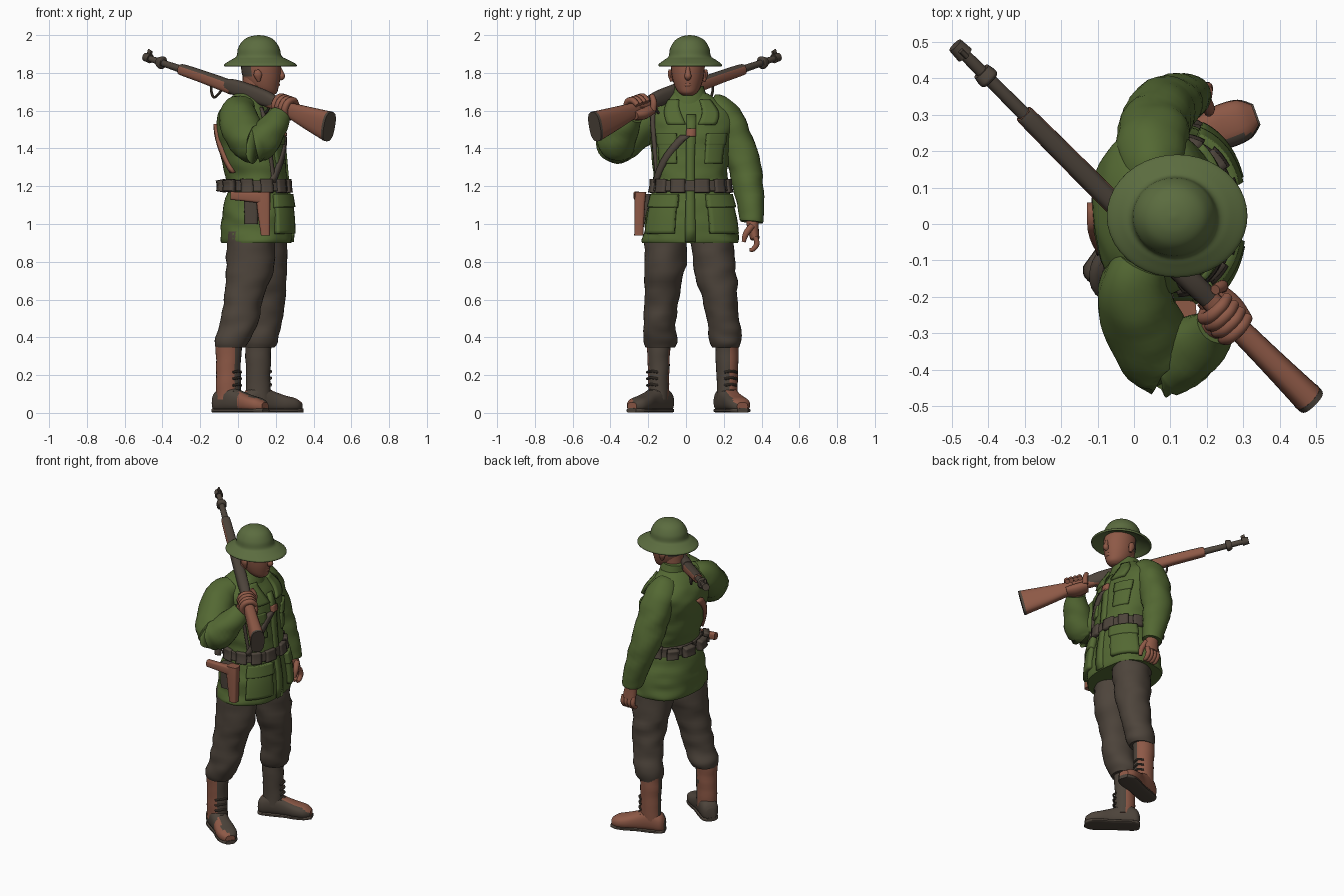
import bpy, bmesh, math
from mathutils import Vector, Matrix, noise

if "Cube" in bpy.data.objects:
    bpy.data.objects.remove(bpy.data.objects["Cube"], do_unlink=True)

X, Y, Z = Vector((1, 0, 0)), Vector((0, 1, 0)), Vector((0, 0, 1))


def material(name, color):
    m = bpy.data.materials.new(name)
    m.diffuse_color = (*color, 1)
    m.use_nodes = True
    m.node_tree.nodes["Principled BSDF"].inputs["Base Color"].default_value = (*color, 1)
    return m


GREEN = material("jacket green", (0.088, 0.14, 0.033))
HAT = material("hat green", (0.105, 0.15, 0.05))
DARK = material("dark brown", (0.075, 0.058, 0.044))
TAN = material("reddish brown", (0.27, 0.1, 0.062))


def finish(name, bm, mats, rule=None):
    """Turn a bmesh into a shaded object, colouring faces by an optional rule."""
    bmesh.ops.recalc_face_normals(bm, faces=bm.faces)
    bm.normal_update()
    for f in bm.faces:
        f.smooth = True
        if rule:
            f.material_index = int(rule(f.normal, f.calc_center_median()))
    for e in bm.edges:
        e.smooth = e.calc_face_angle(0) < math.radians(40)
    mesh = bpy.data.meshes.new(name)
    bm.to_mesh(mesh)
    bm.free()
    for m in mats:
        mesh.materials.append(m)
    ob = bpy.data.objects.new(name, mesh)
    bpy.context.collection.objects.link(ob)
    return ob


def spline(rows, k):
    """Catmull-Rom resampling of rows of numbers."""
    out = []
    for i in range(len(rows) - 1):
        quad = [rows[max(0, min(len(rows) - 1, i + j))] for j in (-1, 0, 1, 2)]
        for s in range(k):
            t = s / k
            out.append([b + 0.5 * t * (c - a + t * (2*a - 5*b + 4*c - d + t * (3*(b - c) + d - a)))
                        for a, b, c, d in zip(*quad)])
    return out + [list(rows[-1])]


def power(v, p):
    return math.copysign(abs(v) ** p, v)


def loft(name, mats, rows, ref=X, axis=None, n=24, k=5, sq=1, fold=0, place=Matrix(), rule=None):
    """Skin oval rings (x, y, z, radius along ref, other radius) and cap both ends."""
    rows = spline([r if len(r) == 5 else (*r, r[3]) for r in rows], k)
    mids = [Vector(r[:3]) for r in rows]
    bm, rings = bmesh.new(), []
    for i, r in enumerate(rows):
        t = axis or (mids[min(i + 1, len(rows) - 1)] - mids[max(i - 1, 0)]).normalized()
        u = (ref - t * ref.dot(t)).normalized()
        v = t.cross(u)
        ring = []
        for j in range(n):
            a = math.tau * j / n
            off = u * max(r[3], .002) * power(math.cos(a), sq) + v * max(r[4], .002) * power(math.sin(a), sq)
            p = mids[i] + off
            off *= 1 + fold * noise.noise(Vector((p.x * 9, p.y * 9, p.z * 16)))
            ring.append(bm.verts.new(place @ (mids[i] + off)))
        rings.append(ring)
    for lo, hi in zip(rings, rings[1:]):
        for j in range(n):
            bm.faces.new((lo[j], lo[j - 1], hi[j - 1], hi[j]))
    bm.faces.new(rings[0])
    bm.faces.new(rings[-1])
    return finish(name, bm, mats, rule)


# Jacket body
TORSO = [(.10, .025, .90, .185, .25), (.10, .025, .93, .19, .253), (.10, .025, 1.05, .185, .235),
         (.105, .025, 1.18, .16, .20), (.10, .025, 1.24, .16, .195), (.08, .025, 1.35, .17, .205),
         (.06, .03, 1.50, .175, .225), (.05, .03, 1.58, .155, .225), (.05, .02, 1.64, .118, .17),
         (.065, .015, 1.69, .08, .10)]
loft("jacket", [GREEN], TORSO, axis=Z, n=56, k=8, sq=.88, fold=.05)
FINE = spline(TORSO, 8)


def on_torso(deg, z, out):
    i = next((i for i in range(len(FINE) - 2) if FINE[i + 1][2] >= z), len(FINE) - 2)
    lo, hi = FINE[i], FINE[i + 1]
    t = (z - lo[2]) / (hi[2] - lo[2])
    cx, cy, _, rx, ry = [a + (b - a) * t for a, b in zip(lo, hi)]
    c, s = math.cos(math.radians(deg)), math.sin(math.radians(deg))
    return Vector((cx + (rx + out) * power(c, .88), cy + (ry + out) * power(s, .88), z))


def patch(name, mat, a0, a1, z0, z1, out, lean=0):
    """Cloth or leather panel following the jacket; lean slants it round the body."""
    bm = bmesh.new()
    nu, nv = max(2, int(abs(a1 - a0) / 5)), 10
    grid = [[bm.verts.new(on_torso(a0 + (a1 - a0) * i / nu + lean * j / nv, z0 + (z1 - z0) * j / nv, out))
             for i in range(nu + 1)] for j in range(nv + 1)]
    for j in range(nv):
        for i in range(nu):
            bm.faces.new((grid[j][i], grid[j][i + 1], grid[j + 1][i + 1], grid[j + 1][i]))
    ob = finish(name, bm, [mat])
    mod = ob.modifiers.new("thickness", "SOLIDIFY")
    mod.thickness, mod.offset = out + .012, -1


# Belt, pouches, pockets and straps
patch("belt", DARK, -180, 180, 1.175, 1.23, .014)
for i in range(12):
    patch("belt_pouch", DARK, i * 30 + 4, i * 30 + 24, 1.168, 1.237, .024)
for side, a0, a1 in (("left", 20, 68), ("right", -62, -16)):
    patch(side + "_hip_pocket", GREEN, a0, a1, .95, 1.12, .022)
    patch(side + "_hip_flap", GREEN, a0 - 2, a1 + 2, 1.09, 1.16, .03)
for side, a0, a1 in (("left", 18, 50), ("right", -50, -18)):
    patch(side + "_chest_pocket", GREEN, a0, a1, 1.32, 1.44, .01)
    patch(side + "_chest_flap", GREEN, a0 - 1, a1 + 1, 1.42, 1.48, .015)
patch("button_placket", GREEN, -5, 4, .905, 1.58, .01)
patch("chest_strap", DARK, -72, -60, 1.22, 1.47, .018, lean=60)
patch("strap_buckle", TAN, -5, 4, 1.465, 1.505, .02)
patch("right_suspender", DARK, -64, -58, 1.22, 1.62, .014)
patch("back_strap", TAN, -140, -130, 1.27, 1.53, .014, lean=-45)
for s in (-1, 1):
    patch("lapel", GREEN, s * 6, s * 30, 1.53, 1.66, .014, lean=s * 12)
loft("collar", [GREEN], [(.07, .015, 1.63, .10, .12), (.075, .015, 1.68, .086, .095), (.068, .015, 1.73, .078, .078)], axis=Z)

# Head
loft("neck", [TAN], [(.08, .01, 1.62, .06), (.09, .01, 1.78, .065)])
loft("head", [TAN, DARK], [(.155, .01, 1.68, .03, .025), (.15, .01, 1.695, .056, .048), (.135, .01, 1.725, .08, .068),
     (.125, .01, 1.78, .1, .084), (.12, .01, 1.85, .105, .09), (.115, .015, 1.92, .09, .08)], axis=Z,
     rule=lambda n, c: c.x < .075 and c.z > 1.775)
loft("nose", [TAN], [(.215, .01, 1.835, .010), (.228, .01, 1.80, .014), (.23, .01, 1.782, .019), (.218, .01, 1.768, .012)], n=12)
loft("mouth", [TAN], [(.195, -.02, 1.737, .008), (.209, .01, 1.738, .013), (.195, .04, 1.737, .008)], n=12)
for s in (-1, 1):
    loft("ear", [TAN], [(.11, .01 + s * .085, 1.755, .008), (.105, .01 + s * .094, 1.79, .022, .012),
         (.10, .01 + s * .092, 1.815, .012, .01)], n=12)

# Brimmed hat
loft("hat", [HAT], [(.115, .02, 1.875, .1, .09), (.115, .022, 1.852, .15, .135), (.118, .022, 1.834, .186, .162),
     (.118, .022, 1.846, .19, .167), (.115, .022, 1.87, .15, .135), (.112, .02, 1.888, .12, .112),
     (.11, .02, 1.93, .11, .104), (.11, .02, 1.97, .085, .08), (.11, .02, 1.992, .048, .045), (.11, .02, 2, .005, .005)],
     axis=Z, n=40)

# Sleeves
loft("left_sleeve", [GREEN], [(.05, .12, 1.62, .07), (.05, .19, 1.575, .095), (.055, .255, 1.46, .1, .093),
     (.08, .31, 1.30, .095, .086), (.115, .335, 1.16, .08, .076), (.145, .35, 1.04, .066), (.15, .35, 1.01, .06)], fold=.12)
loft("right_sleeve", [GREEN], [(.03, -.10, 1.61, .075), (.0, -.18, 1.57, .10), (.025, -.28, 1.49, .108),
     (.075, -.365, 1.425, .105), (.125, -.365, 1.44, .095), (.18, -.325, 1.51, .078), (.225, -.28, 1.575, .058)], fold=.12)

# Left hand
loft("left_palm", [TAN], [(.15, .35, 1.03, .035), (.158, .355, .98, .042, .03), (.165, .365, .92, .045, .024)], n=16)
for i in range(4):
    x = .13 + .024 * i
    loft("left_finger", [TAN], [(x, .366, .935, .014), (x, .375, .895, .015), (x, .355, .866, .013), (x, .335, .863, .009)], ref=X, n=10)
loft("left_thumb", [TAN], [(.19, .35, .99, .018), (.205, .318, .95, .017), (.205, .305, .905, .011)], n=10)

# Trousers
LEGS = {"right": [(.07, -.10, .96, .13, .115), (.06, -.113, .75, .125, .108), (.03, -.13, .6, .102, .092),
                  (.005, -.14, .47, .1, .086), (-.03, -.137, .385, .092, .088), (-.04, -.137, .345, .078, .075)],
        "left": [(.13, .13, .96, .13, .115), (.145, .155, .75, .117, .11), (.15, .18, .6, .1, .092),
                 (.135, .2, .47, .097, .084), (.125, .207, .385, .09, .083), (.115, .21, .345, .075, .072)]}
for side, rows in LEGS.items():
    loft(side + "_trouser_leg", [DARK], rows, axis=Z, n=28, k=6, fold=.11)

# Boots, with a leather side and a worn dark side
FOOT = [(-.088, 0, .05, .035, .03), (-.065, 0, .06, .058, .052), (0, 0, .075, .072, .056), (.08, 0, .06, .056, .054),
        (.15, 0, .048, .044, .062), (.205, 0, .042, .036, .056), (.24, 0, .034, .022, .03)]
for side, x, y, turn, shaft_rule, foot_rule in (
        ("right", -.05, -.145, -36, lambda n, c: n.x > .35, lambda n, c: c.z < .02 or n.y > -.35 or c.x < 0),
        ("left", .107, .217, 20, lambda n, c: n.y < .25, lambda n, c: c.z < .02 or n.y < -.3)):
    loft(side + "_boot_shaft", [TAN, DARK], [(x, y, .37, .07, .062), (x, y, .3, .068, .06), (x, y, .18, .064, .056),
         (x, y, .07, .068, .054)], axis=Z, fold=.06, rule=shaft_rule)
    at = Matrix.Translation((x, y, 0)) @ Matrix.Rotation(math.radians(turn), 4, "Z")
    loft(side + "_boot_foot", [TAN, DARK], FOOT, ref=Z, axis=X, sq=.8, place=at, rule=foot_rule)
    loft(side + "_boot_sole", [DARK], [(r[0] * 1.02, 0, .013, .012, r[4]) for r in FOOT], ref=Z, axis=X, sq=.6, place=at)
    for i in range(4):
        h = .11 + i * .035
        loft(side + "_boot_lace", [DARK], [(.055, -.035, h, .007), (.07, 0, h + .006, .007), (.055, .035, h, .007)], n=8, place=at)

# Holstered sidearm on the right hip
loft("holster", [TAN], [(.135, -.24, 1.17, .036, .03), (.135, -.245, 1.1, .036, .028), (.145, -.25, .94, .024, .024)], axis=Z, sq=.5)
loft("sidearm_grip", [TAN], [(-.04, -.26, 1.15, .022, .018), (.03, -.255, 1.145, .024, .02), (.12, -.25, 1.14, .03, .024)],
     ref=Z, axis=X, sq=.5)
loft("holster_backing", [DARK], [(.07, -.215, 1.16, .04, .03), (.07, -.22, 1.0, .035, .02)], axis=Z, sq=.5)

# Shouldered rifle, built along its own length and then tilted into place
d = Vector((1, -1, -.345)).normalized()
w = Z.cross(d).normalized()
RIFLE = Matrix.Translation((0, 0, 1.715)) @ Matrix((d, w, d.cross(w))).transposed().to_4x4()


def rifle_part(name, mat, rows, sq=.75, **kw):
    loft(name, mat, [(s, 0, h, tall, wide) for s, h, tall, wide in rows], ref=Z, axis=X, sq=sq, place=RIFLE, **kw)


rifle_part("barrel", [DARK], [(-.69, 0, .016, .016), (-.4, 0, .02, .02)], sq=1)
rifle_part("muzzle", [DARK], [(-.715, 0, .022, .022), (-.675, 0, .025, .025)], sq=1)
rifle_part("front_sight", [DARK], [(-.7, .03, .018, .007), (-.675, .03, .012, .007)])
rifle_part("bayonet_lug", [DARK], [(-.61, 0, .024, .026), (-.585, 0, .034, .03), (-.575, 0, .024, .026)])
rifle_part("handguard", [TAN, DARK], [(-.44, 0, .024, .024), (-.42, 0, .03, .027), (-.25, 0, .033, .029), (-.04, -.004, .037, .03)],
           rule=lambda n, c: n.z > .35)
rifle_part("receiver", [DARK], [(-.08, .002, .034, .03), (.0, .003, .042, .032), (.2, 0, .042, .032), (.3, -.005, .03, .028)])
rifle_part("magazine", [DARK], [(.06, -.05, .025, .02), (.17, -.045, .025, .02)], sq=.5)
rifle_part("stock", [TAN], [(.22, -.012, .03, .026), (.34, -.012, .032, .029), (.42, -.018, .042, .032),
           (.56, -.026, .062, .036), (.70, -.032, .08, .042)])
rifle_part("butt_plate", [DARK], [(.697, -.032, .081, .043), (.712, -.032, .08, .042)])
for name, s, size in (("sling_loop", -.16, .04), ("trigger_guard", .22, .032)):
    loft(name, [DARK], [(s - size, 0, -.02, .007), (s - size * .7, 0, -.065, .007), (s, 0, -.085, .007),
         (s + size, 0, -.04, .007)], ref=Y, n=8, place=RIFLE)

# Right hand gripping the stock
loft("right_wrist", [TAN], [(.205, -.295, 1.555, .038), (.235, -.265, 1.60, .044), (.25, -.25, 1.635, .04)], n=16)
for i in range(4):
    s = .33 + .027 * i
    loft("right_finger", [TAN], [(s, -.03, -.05, .018), (s, -.047, -.01, .018), (s, -.03, .03, .018),
         (s, .01, .038, .017), (s, .04, .012, .014)], n=10, place=RIFLE)
loft("right_palm", [TAN], [(.30, .01, -.04, .03, .045), (.37, .01, -.045, .034, .052), (.43, .01, -.04, .025, .04)],
     ref=Z, axis=X, n=16, place=RIFLE)
loft("right_thumb", [TAN], [(.31, .045, -.04, .018), (.30, .05, .0, .017), (.285, .03, .035, .014)], n=10, place=RIFLE)
